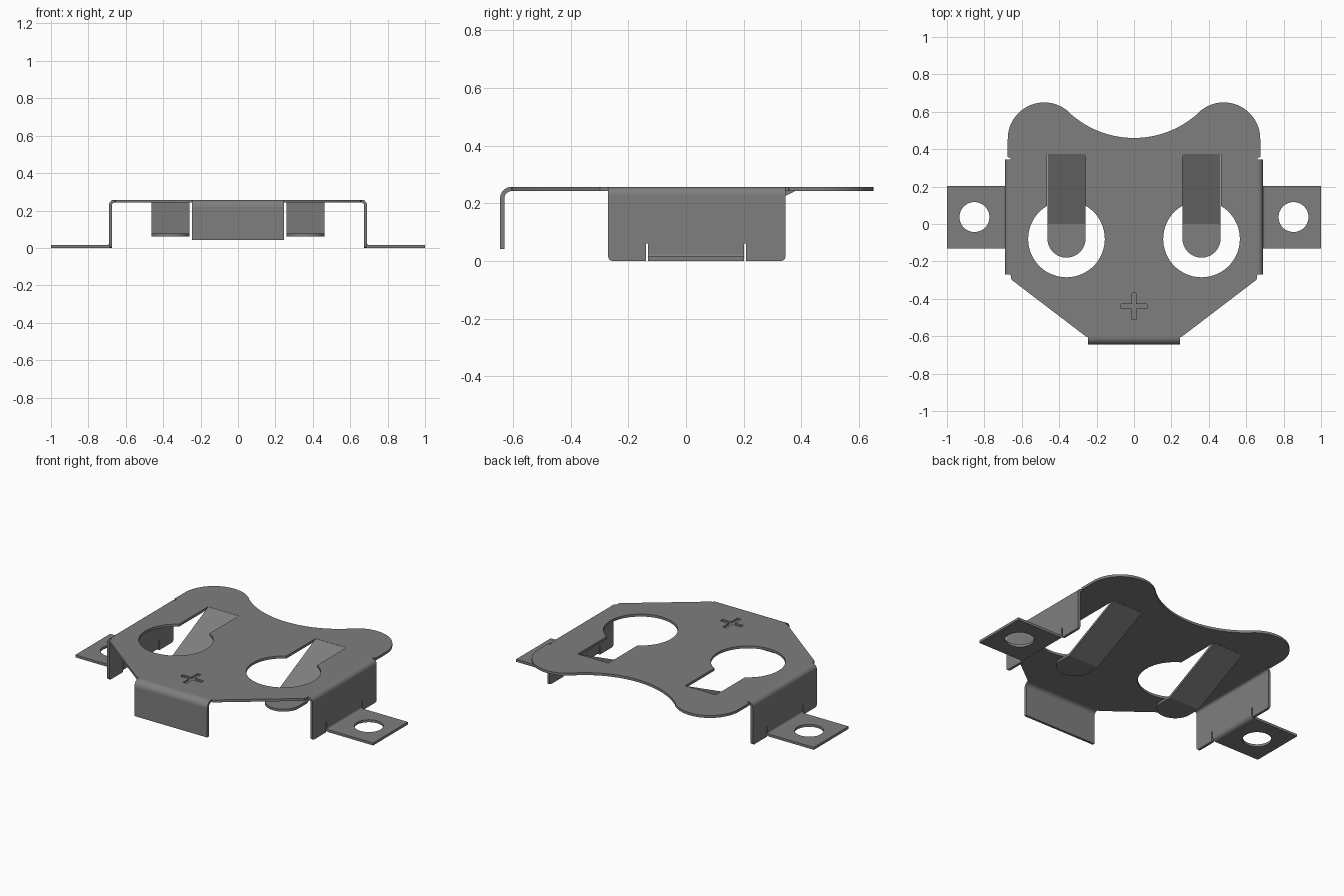
import bpy, bmesh, math
from mathutils import Matrix

cube = bpy.data.objects.get("Cube")
if cube:
    bpy.data.objects.remove(cube, do_unlink=True)

T = 0.015          # sheet thickness
TOP = 0.257        # top of the main plate

steel = bpy.data.materials.new("grey steel")
COLOUR = (0.21, 0.21, 0.21, 1)
steel.diffuse_color = COLOUR
steel.use_nodes = True
steel.node_tree.nodes["Principled BSDF"].inputs["Base Color"].default_value = COLOUR

# Drawing planes: columns give the world direction of u, v and the extrusion
PLANES = {
    "XY": Matrix(((1, 0, 0, 0), (0, 1, 0, 0), (0, 0, 1, 0), (0, 0, 0, 1))),
    "YZ": Matrix(((0, 0, 1, 0), (1, 0, 0, 0), (0, 1, 0, 0), (0, 0, 0, 1))),
    "XZ": Matrix(((1, 0, 0, 0), (0, 0, -1, 0), (0, 1, 0, 0), (0, 0, 0, 1))),
}


def arc(cx, cy, r, a0, a1, n=12):
    """Points on an arc, angles in degrees."""
    return [(cx + r * math.cos(math.radians(a0 + (a1 - a0) * i / n)),
             cy + r * math.sin(math.radians(a0 + (a1 - a0) * i / n))) for i in range(n + 1)]


def circle(cx, cy, r, n=48):
    return arc(cx, cy, r, 0, 360, n)[:-1]


def band(cx, cy, r_in, r_out, a0, a1):
    """Closed cross-section of a bend."""
    return arc(cx, cy, r_out, a0, a1) + arc(cx, cy, r_in, a1, a0)


def sheet(name, loops, plane, lo, hi, side=1):
    """Extrude an outline with holes between lo and hi, mirrored in x if side is -1."""
    curve = bpy.data.curves.new(name, "CURVE")
    curve.dimensions = "2D"
    curve.fill_mode = "BOTH"
    curve.extrude = (hi - lo) / 2
    for loop in loops:
        s = curve.splines.new("POLY")
        s.points.add(len(loop) - 1)
        for p, (u, v) in zip(s.points, loop):
            p.co = (u, v, 0, 1)
        s.use_cyclic_u = True
    tmp = bpy.data.objects.new(name, curve)
    bpy.context.collection.objects.link(tmp)
    dg = bpy.context.evaluated_depsgraph_get()
    mesh = bpy.data.meshes.new_from_object(tmp.evaluated_get(dg))
    bpy.data.objects.remove(tmp, do_unlink=True)
    bpy.data.curves.remove(curve)

    mesh.transform(Matrix.Scale(side, 4, (1, 0, 0)) @ PLANES[plane]
                   @ Matrix.Translation((0, 0, (lo + hi) / 2)))
    bm = bmesh.new()
    bm.from_mesh(mesh)
    bmesh.ops.remove_doubles(bm, verts=bm.verts, dist=1e-5)
    bmesh.ops.recalc_face_normals(bm, faces=bm.faces)
    bm.to_mesh(mesh)
    bm.free()
    mesh.name = name
    mesh.materials.clear()
    mesh.materials.append(steel)
    obj = bpy.data.objects.new(name, mesh)
    bpy.context.collection.objects.link(obj)
    parts.append(obj)
    return obj


def mirror(pts):
    return [(-x, y) for x, y in reversed(pts)]


parts = []

# Main plate: half outline from front to back, then its mirror image
half = [(0.245, -0.605), (0.255, -0.603), (0.655, -0.298), (0.66, -0.27),
        (0.66, 0.355), (0.675, 0.357)]
half += arc(0.48, 0.455, 0.195, 0, 133, 28)          # rounded ear
half += arc(0, 0.97, 0.51, -47, -90, 18)[1:-1]       # concave back edge
outline = half + [(0, 0.46)] + mirror(half)

# Keyhole openings
HX, HY, HR, SW = 0.361, -0.08, 0.205, 0.103
a = math.degrees(math.acos(SW / HR))
keyhole = arc(HX, HY, HR, 180 - a, 360 + a, 44) + [(HX + SW, 0.375), (HX - SW, 0.375)]
plate = sheet("main_plate", [outline, keyhole, mirror(keyhole)], "XY", TOP - T, TOP)

# Engraved plus-shaped polarity mark
w, l, my = 0.012, 0.07, -0.44
corner = [(l, w), (w, w), (w, l)]
plus = []
for i in range(4):
    c, s = (1, 0, -1, 0)[i], (0, 1, 0, -1)[i]
    plus += [(x * c - y * s, my + x * s + y * c)
             for x, y in ((l, -w), (l, w), (w, w))]
cutter = sheet("mark_cutter", [plus], "XY", TOP - 0.009, TOP + 0.02)
cutter.hide_render = True
parts.remove(cutter)
cut = plate.modifiers.new("mark", "BOOLEAN")
cut.operation = "DIFFERENCE"
cut.solver = "EXACT"
cut.object = cutter
dg = bpy.context.evaluated_depsgraph_get()
carved = bpy.data.meshes.new_from_object(plate.evaluated_get(dg))
plate.modifiers.clear()
plate.data = carved
bpy.data.objects.remove(cutter, do_unlink=True)

# Front lip: bend and hanging flange
FR = 0.04
sheet("front_lip_bend", [band(-0.605, TOP - FR, FR - T, FR, 90, 180)], "YZ", -0.245, 0.245)
sheet("front_lip", [[(-0.245, 0.042), (0.245, 0.042), (0.245, TOP - FR), (-0.245, TOP - FR)]],
      "XZ", 0.645 - T, 0.645)

for side, word in ((1, "left"), (-1, "right")):
    # Side wall with two relief slits beside the foot
    R, X = 0.03, 0.69
    wall = [(-0.27, TOP - R)] + arc(-0.255, 0.015, 0.015, 180, 270, 5)
    wall += [(-0.139, 0), (-0.139, 0.06), (-0.132, 0.06), (-0.132, 0.025),
             (0.202, 0.025), (0.202, 0.06), (0.209, 0.06), (0.209, 0)]
    wall += arc(0.33, 0.015, 0.015, 270, 360, 5) + [(0.345, TOP - R)]
    sheet(word + "_side_wall", [wall], "YZ", X - T, X, side)
    sheet(word + "_top_bend", [band(X - R, TOP - R, R - T, R, 0, 90)], "XZ", -0.345, 0.27, side)

    # Mounting foot with its bend and screw hole
    sheet(word + "_foot_bend", [band(0.70, 0.025, 0.01, 0.025, 180, 270)],
          "XZ", -0.202, 0.132, side)
    sheet(word + "_foot", [[(0.70, -0.132), (1, -0.132), (1, 0.202), (0.70, 0.202)],
                           circle(0.853, 0.037, 0.08)], "XY", 0, T, side)

    # Contact finger: sloping arm and flat rounded tip
    FW = 0.102
    sheet(word + "_finger_arm", [[(0.377, TOP), (0, 0.076), (0, 0.061), (0.377, TOP - 0.016)]],
          "YZ", HX - FW, HX + FW, side)
    tip = [(HX + FW, 0), (HX - FW, 0)] + arc(HX, -0.078, FW, 180, 360, 24)
    sheet(word + "_finger_tip", [tip], "XY", 0.061, 0.076, side)

# Smooth bends and round edges, keep sheet edges sharp
bpy.ops.object.select_all(action="DESELECT")
for obj in parts:
    obj.select_set(True)
bpy.context.view_layer.objects.active = plate
bpy.ops.object.shade_smooth_by_angle(angle=math.radians(30))
